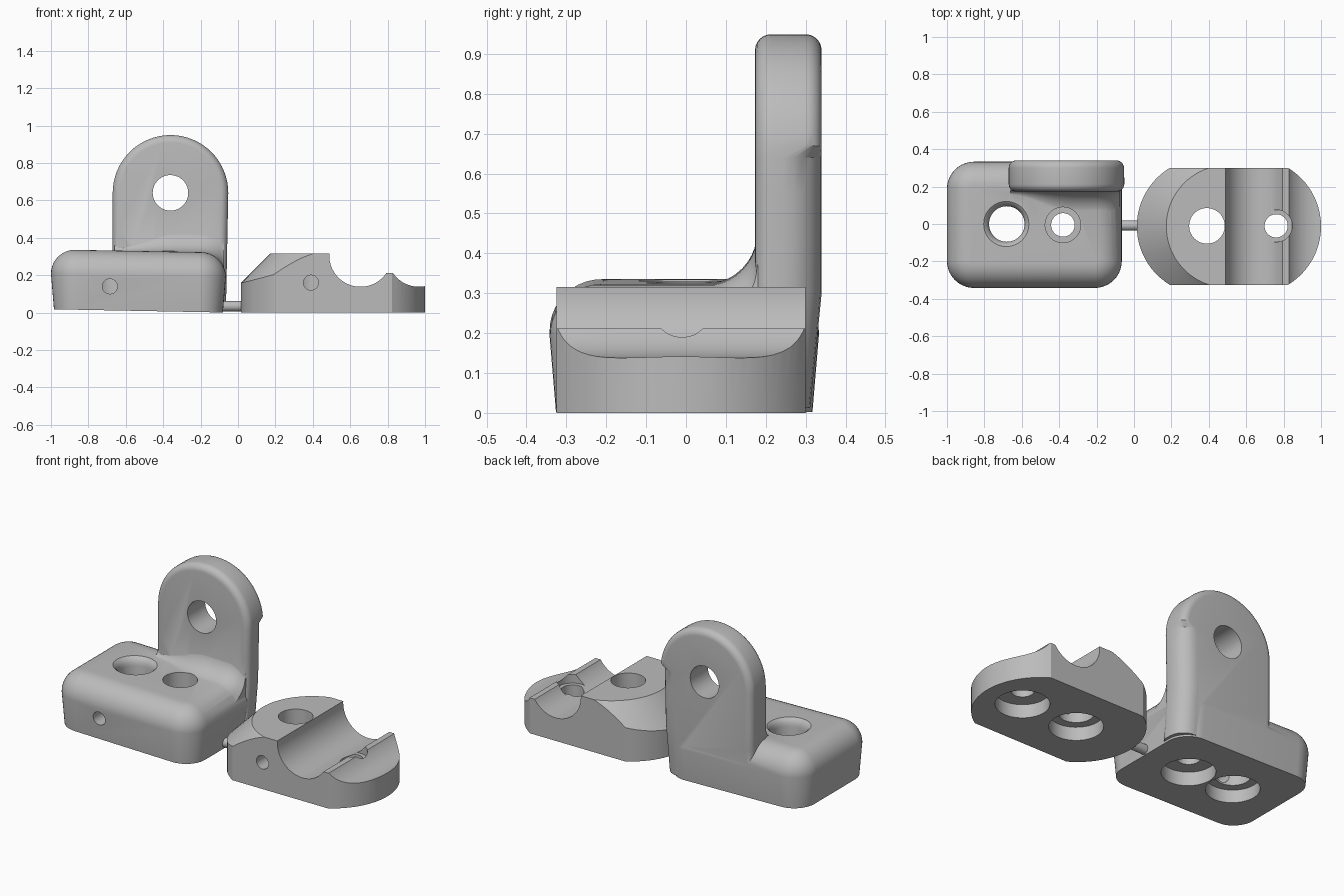
import bpy, bmesh
from math import sin, cos, pi, sqrt, asin
from mathutils import Vector

cube = bpy.data.objects.get("Cube")
if cube:
    bpy.data.objects.remove(cube)

grey = bpy.data.materials.new("plain grey")
grey.use_nodes = True
COLOUR = (0.5, 0.5, 0.5, 1)
grey.diffuse_color = COLOUR
grey.node_tree.nodes["Principled BSDF"].inputs["Base Color"].default_value = COLOUR


def loft(name, rings):
    """Closed solid skinned through rings of equal point count."""
    bm = bmesh.new()
    rows = [[bm.verts.new(p) for p in ring] for ring in rings]
    n = len(rows[0])
    for a, b in zip(rows, rows[1:]):
        for i in range(n):
            j = (i + 1) % n
            bm.faces.new((a[i], a[j], b[j], b[i]))
    bm.faces.new(rows[0][::-1])
    bm.faces.new(rows[-1])
    bmesh.ops.recalc_face_normals(bm, faces=bm.faces)
    mesh = bpy.data.meshes.new(name)
    bm.to_mesh(mesh)
    bm.free()
    mesh.materials.append(grey)
    obj = bpy.data.objects.new(name, mesh)
    bpy.context.collection.objects.link(obj)
    return obj


def select(obj):
    bpy.ops.object.select_all(action='DESELECT')
    obj.select_set(True)
    bpy.context.view_layer.objects.active = obj


def combine(obj, others, operation):
    select(obj)
    for other in others:
        mod = obj.modifiers.new("bool", 'BOOLEAN')
        mod.operation, mod.solver, mod.object = operation, 'EXACT', other
        bpy.ops.object.modifier_apply(modifier=mod.name)
        bpy.data.objects.remove(other)


def smooth(obj):
    select(obj)
    bpy.ops.object.shade_smooth_by_angle(angle=pi / 6)


def bore(x, y, steps):
    """Upright stepped hole: steps are (radius, height)."""
    return loft("bore", [[(x + r * cos(2 * pi * k / 48), y + r * sin(2 * pi * k / 48), z)
                          for k in range(48)] for r, z in steps])


def rod(name, start, end, r, n=64):
    """Round bar between two points."""
    start, end = Vector(start), Vector(end)
    turn = (end - start).to_track_quat('Z', 'Y')
    disc = [turn @ Vector((r * cos(2 * pi * k / n), r * sin(2 * pi * k / n), 0)) for k in range(n)]
    return loft(name, [[c + d for d in disc] for c in (start, end)])


def rounded_rect(x0, x1, y0, y1, r, z, steps=10):
    pts = []
    corners = ((x1 - r, y1 - r), (x0 + r, y1 - r), (x0 + r, y0 + r), (x1 - r, y0 + r))
    for q, (cx, cy) in enumerate(corners):
        for k in range(steps + 1):
            a = (q + k / steps) * pi / 2
            x, y = cx + r * cos(a), cy + r * sin(a)
            pts.append((x, y, z - 0.019 * (x + 0.065)))   # slight lean
    return pts


# Block with drafted sides and a rounded top edge
ROUND, TOP = 0.13, 0.32
levels = [(0.016, 0), (0, TOP - ROUND)]
levels += [(ROUND * (1 - cos(k * pi / 20)), TOP - ROUND + ROUND * sin(k * pi / 20)) for k in range(1, 11)]
block = loft("bracket_block", [rounded_rect(-1 + d, -0.065 - d, -0.342 + d, 0.333 - d, 0.145 - d, z)
                               for d, z in levels])

# Upright arched tab, with a wider rounding on its lower outer back corner
CX, CZ, R = -0.361, 0.64, 0.309
arch = [(1, 0, z) for z in (0.012, 0.15, 0.3, 0.45, 0.55)]
arch += [(cos(k * pi / 32), sin(k * pi / 32), CZ) for k in range(33)]
arch += [(-1, 0, z) for z in (0.45, 0.3, 0.012)]


def tab_ring(side, a):
    ring = []
    for nx, nz, z0 in arch:
        wide = 0.055 if side > 0 and nx > 0.9 and z0 + R * nz < 0.66 else 0
        e = 0.04 + wide
        d = e * (1 - cos(a))
        x, z = CX + nx * (R - d), z0 + nz * (R - d)
        y = 0.34 - e * (1 - sin(a)) if side > 0 else 0.173 + e * (1 - sin(a))
        y -= max(0, 0.3 - z) * 0.1
        if nx > 0:
            x -= max(0, CZ - z) * 0.02
        ring.append((x, y, z))
    return ring


angles = [k * pi / 12 for k in range(7)]
tab = loft("tab", [tab_ring(-1, a) for a in reversed(angles)] + [tab_ring(1, a) for a in angles])

# Concave web between the block top and the tab, growing to the right
web_rings = []
for k in range(25):
    x = -0.66 + k * 0.585 / 24
    t = min(1, (x + 0.66) / 0.33)
    r = 0.03 + 0.1 * t * t * (3 - 2 * t)
    over = max(0, x + 0.195)
    base = TOP - ROUND + sqrt(max(0, ROUND ** 2 - over ** 2)) - 0.019 * (x + 0.065)
    ring = [(x, 0.25, base - 0.08), (x, 0.178 - r, base - 0.08)]
    for j in range(11):
        a = j * pi / 20
        ring.append((x, 0.178 - r + r * sin(a), base - 0.002 + r * (1 - cos(a))))
    ring.append((x, 0.25, base + r))
    web_rings.append(ring)
web = loft("web", web_rings)
combine(block, [tab, web], 'UNION')

# Screw holes, cross drilling and tab eye
combine(block, [
    bore(-0.68, 0, [(0.145, -0.1), (0.145, 0.09), (0.095, 0.09), (0.095, 0.285),
                    (0.099, 0.305), (0.108, 0.322), (0.125, 0.335), (0.125, 0.5)]),
    bore(-0.38, -0.005, [(0.145, -0.1), (0.145, 0.09), (0.063, 0.09), (0.063, 0.23),
                         (0.095, 0.23), (0.095, 0.5)]),
    rod("drill", (-0.685, -0.5, 0.14), (-0.685, -0.01, 0.14), 0.04, 32),
    rod("eye", (CX, 0, CZ), (CX, 0.6, CZ), 0.095),
], 'DIFFERENCE')
smooth(block)

# Clamp half: straight sides with bowed ends
MID, HALF, BOW, HIGH = -0.0125, 0.3125, 0.365, 0.315
reach = asin(HALF / BOW)
outline = []
for cx, turn in ((1 - BOW, 0), (0.015 + BOW, pi)):
    for k in range(25):
        a = turn - reach + 2 * reach * k / 24
        outline.append((cx + BOW * cos(a), MID + BOW * sin(a)))
clamp = loft("clamp_half", [[(x, y, z) for x, y in outline] for z in (0, HIGH)])

# Conical slope around the inner end
slope = []
for r, z in ((HALF + 0.43, -0.1), (HALF, HIGH + 0.015)):
    arc = [(0.5 + r * cos(a), MID + r * sin(a), z) for a in [pi / 2 + k * pi / 40 for k in range(41)]]
    slope.append(arc + [(1.6, MID - r, z), (1.6, MID + r, z)])
combine(clamp, [loft("slope", slope)], 'INTERSECT')

# Pipe channels, lowered ridge, screw holes and cross drilling
ridge_cut = loft("ridge_cut", [[(0.66, -1, z), (1.5, -1, z), (1.5, 1, z), (0.66, 1, z)] for z in (0.212, 0.6)])
combine(clamp, [
    rod("channel", (0.655, -1, 0.305), (0.655, 1, 0.305), 0.167, 96),
    rod("channel", (0.967, -1, 0.305), (0.967, 1, 0.305), 0.167, 96),
    ridge_cut,
    bore(0.39, -0.01, [(0.145, -0.1), (0.145, 0.08), (0.095, 0.08), (0.095, 0.5)]),
    bore(0.76, -0.01, [(0.145, -0.1), (0.145, 0.08), (0.062, 0.08), (0.062, 0.16),
                       (0.086, 0.16), (0.086, 0.5)]),
    rod("drill", (0.39, -0.6, 0.16), (0.39, -0.02, 0.16), 0.04, 32),
], 'DIFFERENCE')
smooth(clamp)

# Small round bar joining both pieces
link = rod("link_bar", (-0.1, -0.008, 0.034), (0.05, -0.008, 0.034), 0.028, 24)
smooth(link)
